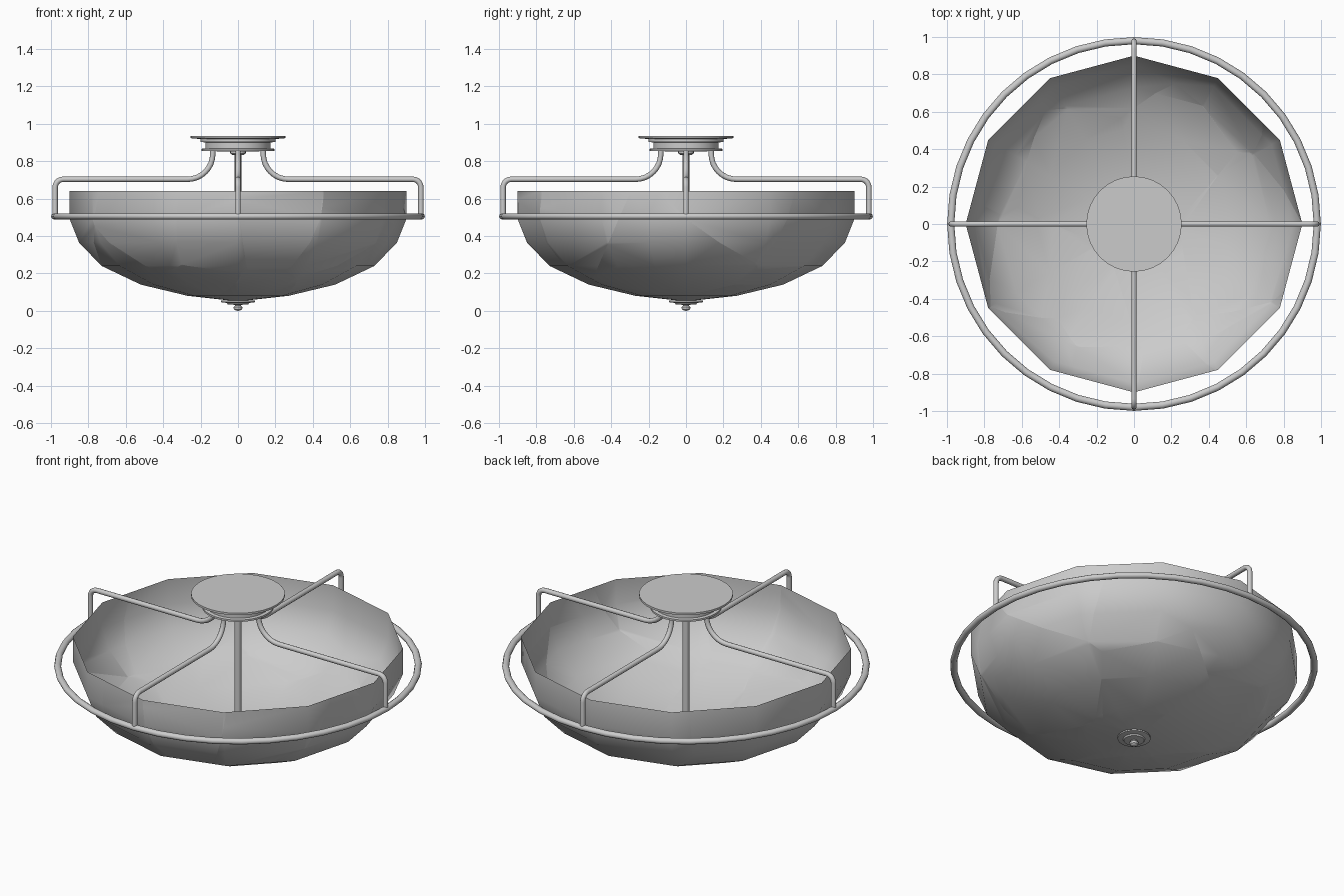
import bpy, bmesh, math
from mathutils import Vector

if "Cube" in bpy.data.objects:
    bpy.data.objects.remove(bpy.data.objects["Cube"])

def finish(name, bm, angle=None):
    me = bpy.data.meshes.new(name)
    bm.to_mesh(me)
    bm.free()
    ob = bpy.data.objects.new(name, me)
    bpy.context.collection.objects.link(ob)
    for p in me.polygons:
        p.use_smooth = True
    if angle:
        bpy.ops.object.select_all(action='DESELECT')
        ob.select_set(True)
        bpy.context.view_layer.objects.active = ob
        bpy.ops.object.shade_smooth_by_angle(angle=math.radians(angle))
    return ob

def lathe_bm(profile, n):
    # Revolve (radius, z) points around z; radius 0 collapses to a pole
    bm = bmesh.new()
    rings = []
    for r, z in profile:
        if r == 0:
            rings.append([bm.verts.new((0, 0, z))] * n)
        else:
            rings.append([bm.verts.new((r * math.cos(2 * math.pi * i / n),
                                        r * math.sin(2 * math.pi * i / n), z)) for i in range(n)])
    for a, b in zip(rings, rings[1:]):
        for i in range(n):
            j = (i + 1) % n
            bm.faces.new(list(dict.fromkeys((a[i], a[j], b[j], b[i]))))
    return bm

def lathe(name, profile, n=32):
    bm = lathe_bm(profile, n)
    bmesh.ops.recalc_face_normals(bm, faces=bm.faces)
    return finish(name, bm, 30)

def arc(cx, cz, r, a0, a1, n):
    return [(cx + r * math.cos(math.radians(a0 + (a1 - a0) * i / n)),
             cz + r * math.sin(math.radians(a0 + (a1 - a0) * i / n))) for i in range(n + 1)]

def tube(name, path, radius, n=10):
    # Sweep a circle along a path lying in the xz plane
    bm = bmesh.new()
    pts = [Vector((x, 0, z)) for x, z in path]
    rings = []
    for k, p in enumerate(pts):
        t = (pts[min(k + 1, len(pts) - 1)] - pts[max(k - 1, 0)]).normalized()
        side = Vector((-t.z, 0, t.x))
        rings.append([bm.verts.new(p + radius * (side * math.cos(2 * math.pi * i / n)
                      + Vector((0, 1, 0)) * math.sin(2 * math.pi * i / n))) for i in range(n)])
    for a, b in zip(rings, rings[1:]):
        for i in range(n):
            bm.faces.new((a[i], a[(i + 1) % n], b[(i + 1) % n], b[i]))
    bm.faces.new(rings[0])
    bm.faces.new(rings[-1])
    bmesh.ops.recalc_face_normals(bm, faces=bm.faces)
    return finish(name, bm, 40)

# Glass bowl: twelve-sided shell split into irregular shards
bowl_profile = [(0.9, 0.64), (0.9, 0.49), (0.85, 0.365), (0.73, 0.24),
                (0.52, 0.14), (0.27, 0.08), (0, 0.05)]

def on_bowl(x, y, z=None):
    r = math.hypot(x, y)
    if z is None:
        for (r0, z0), (r1, z1) in zip(bowl_profile[1:], bowl_profile[2:]):
            if r1 <= r <= r0:
                z = z1 + (z0 - z1) * (r - r1) / (r0 - r1)
    return Vector((x, y, z))

centres = [on_bowl(*c) for c in [
    (-0.15, 0.84), (-0.3, 0.3), (0.25, 0.42), (0.58, 0.64), (0.62, 0.08),
    (0.78, 0.4, 0.52), (0.5, -0.34), (0.5, -0.6), (0.1, -0.42), (-0.17, -0.5),
    (-0.55, -0.3), (-0.78, 0.38), (-0.14, -0.8), (0.2, -0.82), (-0.5, -0.68), (-0.86, -0.1, 0.55)]]

shell = bmesh.new()
for c in centres:
    cell = lathe_bm(bowl_profile, 12)
    for o in centres:
        if o is not c:
            bmesh.ops.bisect_plane(cell, geom=cell.verts[:] + cell.edges[:] + cell.faces[:],
                                   plane_co=(c + o) / 2, plane_no=o - c, clear_outer=True)
    cell.normal_update()
    wrong = [f for f in cell.faces
             if f.normal.dot(f.calc_center_median() - Vector((0, 0, 0.9))) < 0]
    bmesh.ops.reverse_faces(cell, faces=wrong)
    tmp = bpy.data.meshes.new("shard")
    cell.to_mesh(tmp)
    cell.free()
    shell.from_mesh(tmp)
    bpy.data.meshes.remove(tmp)
finish("glass_bowl", shell)

# Ring round the bowl
ring = [(0.98 + 0.019 * math.cos(a), 0.505 + 0.017 * math.sin(a))
        for a in [2 * math.pi * i / 10 for i in range(11)]]
bm = lathe_bm(ring, 40)
bmesh.ops.remove_doubles(bm, verts=bm.verts, dist=1e-4)
bmesh.ops.recalc_face_normals(bm, faces=bm.faces)
finish("support_ring", bm)

# Four bent arms
arm_path = ([(0.978, 0.505)] + arc(0.935, 0.66, 0.043, 0, 90, 5)
            + arc(0.27, 0.838, 0.135, 270, 180, 8) + [(0.135, 0.865)])
for i in range(4):
    arm = tube("arm_%d" % (i + 1), arm_path, 0.0145)
    arm.rotation_euler.z = i * math.pi / 2

# Ceiling plate, stem and bottom finial
lathe("ceiling_plate", [(0, 0.935), (0.255, 0.935), (0.255, 0.923), (0.2, 0.918), (0.2, 0.903),
                        (0.175, 0.9), (0.175, 0.868), (0.195, 0.866), (0.195, 0.855), (0, 0.85)])
lathe("stem_nut", [(0, 0.855), (0.042, 0.855), (0.042, 0.842), (0.028, 0.832), (0, 0.832)], 16)
lathe("stem", [(0, 0.85), (0.019, 0.85), (0.019, 0.04), (0, 0.04)], 12)
lathe("finial", [(0, 0.058), (0.09, 0.054), (0.09, 0.046), (0.06, 0.042), (0.055, 0.034), (0.018, 0.032),
                 (0.016, 0.028), (0.024, 0.02), (0.022, 0.008), (0.012, 0.001), (0, 0)], 20)
